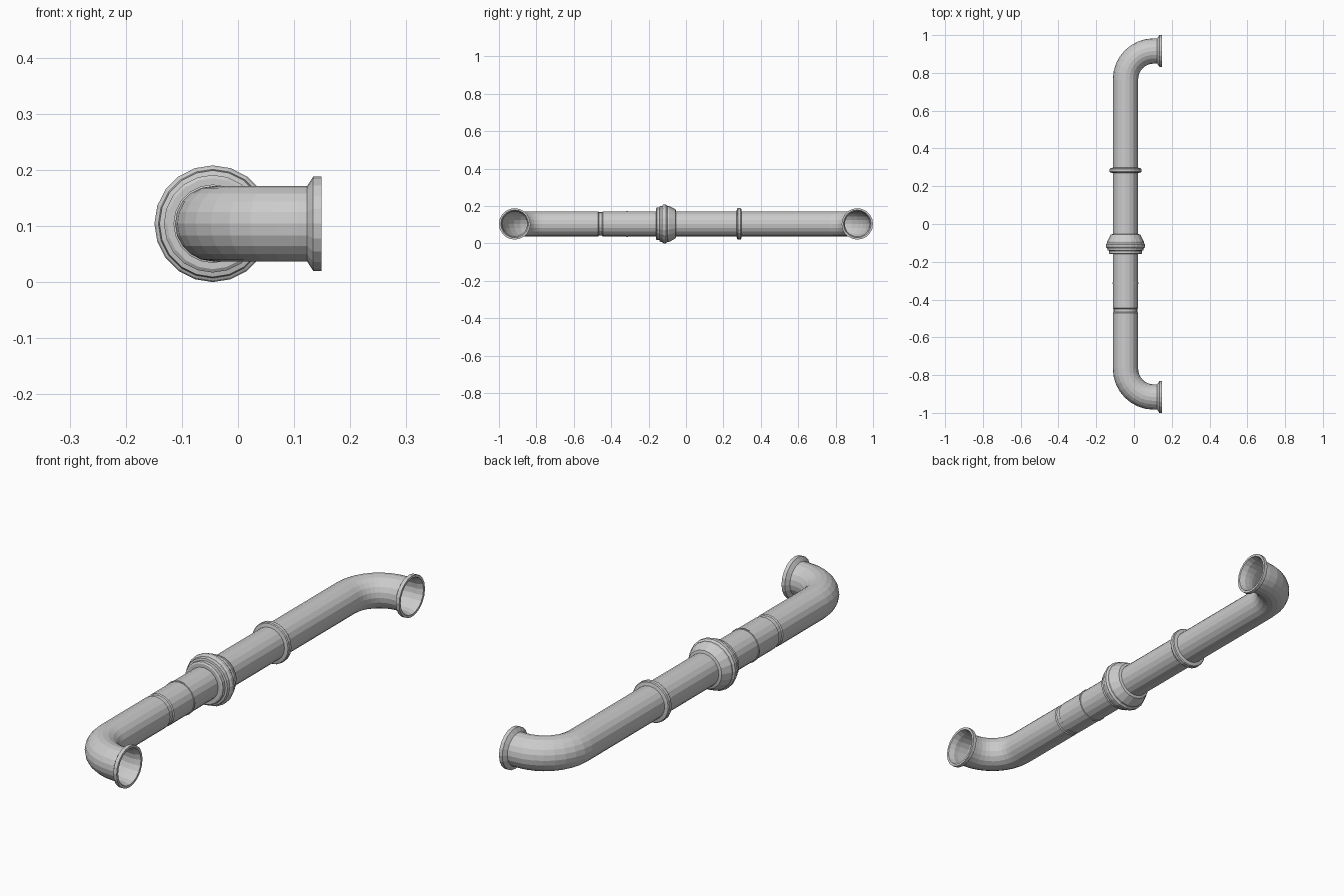
import bpy, bmesh, math
from mathutils import Vector

if "Cube" in bpy.data.objects:
    bpy.data.objects.remove(bpy.data.objects["Cube"])

SIDES = 20
AX, AZ = -0.045, 0.104      # pipe axis in x and z
R = 0.067                   # pipe radius
END_Y = 0.916               # height of the elbow mouths along y
BEND = 0.15                 # elbow centreline radius
UP = Vector((0, 0, 1))


def sweep(name, stations):
    """Skin rings given as (centre, direction, radius)."""
    bm = bmesh.new()
    prev = None
    for c, d, r in stations:
        side = Vector(d).normalized().cross(UP)
        ring = []
        for i in range(SIDES):
            a = 2 * math.pi * i / SIDES
            ring.append(bm.verts.new(Vector(c) + r * (math.cos(a) * UP + math.sin(a) * side)))
        if prev:
            for i in range(SIDES):
                j = (i + 1) % SIDES
                bm.faces.new((prev[i], prev[j], ring[j], ring[i]))
        prev = ring
    bmesh.ops.recalc_face_normals(bm, faces=bm.faces)
    mesh = bpy.data.meshes.new(name)
    bm.to_mesh(mesh)
    bm.free()
    ob = bpy.data.objects.new(name, mesh)
    bpy.context.collection.objects.link(ob)
    return ob


def lathe_y(name, profile):
    return sweep(name, [((AX, y, AZ), (0, 1, 0), r) for y, r in profile])


# Straight run, with the shallow groove near the front end
bend_y = END_Y - BEND
lathe_y("straight_pipe", [
    (-bend_y, R), (-0.470, R), (-0.466, 0.063), (-0.449, 0.063), (-0.445, R), (bend_y, R)])

# Thin seam ring
lathe_y("seam_ring", [(-0.318, R), (-0.317, 0.070), (-0.311, 0.070), (-0.310, R)])

# Rear collar
lathe_y("rear_collar", [
    (0.270, R), (0.273, 0.081), (0.277, 0.084), (0.291, 0.084), (0.295, 0.081), (0.298, R)])

# Stepped coupling: ribs towards the front, cone towards the back
lathe_y("coupling", [
    (-0.160, R), (-0.160, 0.081), (-0.156, 0.087), (-0.142, 0.087), (-0.140, 0.095),
    (-0.127, 0.097), (-0.125, 0.101), (-0.120, 0.104), (-0.108, 0.104), (-0.104, 0.100),
    (-0.100, 0.097), (-0.092, 0.097), (-0.056, 0.078), (-0.053, R)])

# Elbows and mouth flanges at both ends
for label, s in (("front", -1), ("rear", 1)):
    path = []
    for k in range(9):
        a = math.pi / 2 * k / 8
        path.append(((AX + BEND * (1 - math.cos(a)), s * (bend_y + BEND * math.sin(a)), AZ),
                     (math.sin(a), s * math.cos(a), 0), R))
    path.append(((0.126, s * END_Y, AZ), (1, 0, 0), R))
    sweep(label + "_elbow", path)
    sweep(label + "_flange", [((x, s * END_Y, AZ), (1, 0, 0), r) for x, r in (
        (0.123, R), (0.134, 0.084), (0.149, 0.084), (0.149, 0.074), (0.126, R))])
